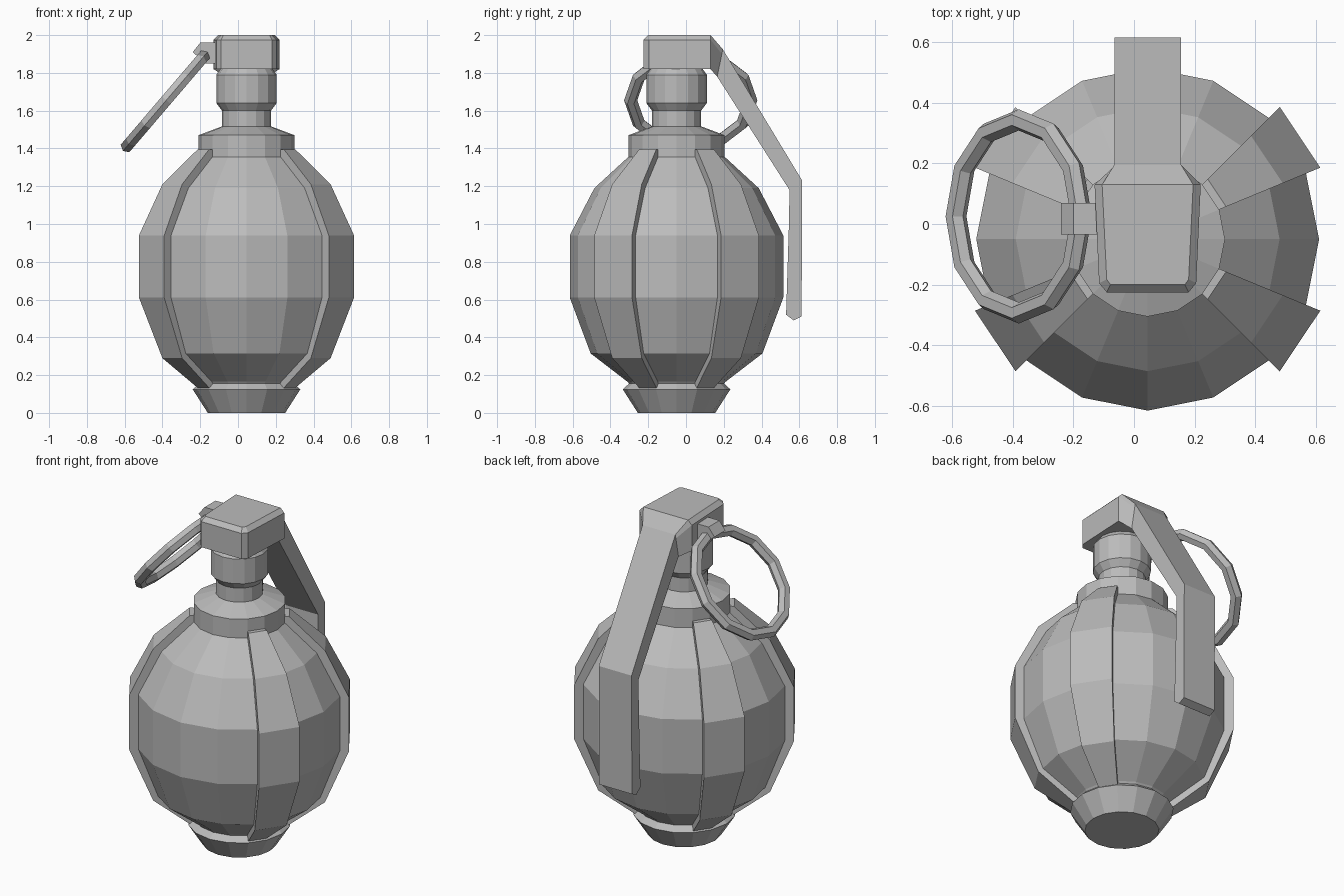
import bpy, bmesh
from math import sin, cos, pi, radians
from mathutils import Matrix, Vector

cube = bpy.data.objects.get("Cube")
if cube:
    bpy.data.objects.remove(cube)

metal = bpy.data.materials.new("grey_metal")
metal.use_nodes = True
GREY = (0.5, 0.5, 0.5, 1)
metal.diffuse_color = GREY
metal.node_tree.nodes["Principled BSDF"].inputs["Base Color"].default_value = GREY

CX, CY = 0.045, -0.05   # body axis
SIDES = 16


def make(name, verts, faces):
    bm = bmesh.new()
    vs = [bm.verts.new(v) for v in verts]
    for f in faces:
        bm.faces.new([vs[i] for i in f])
    bmesh.ops.recalc_face_normals(bm, faces=bm.faces[:])
    mesh = bpy.data.meshes.new(name)
    bm.to_mesh(mesh)
    bm.free()
    mesh.materials.append(metal)
    obj = bpy.data.objects.new(name, mesh)
    bpy.context.collection.objects.link(obj)
    return obj


def loft(name, rings, closed=False):
    """Skin equal-length rings; cap the ends, or join them when closed."""
    n, m = len(rings[0]), len(rings)
    verts = [p for ring in rings for p in ring]
    faces = []
    for k in range(m if closed else m - 1):
        a, b = k * n, (k + 1) % m * n
        faces += [(a + i, a + (i + 1) % n, b + (i + 1) % n, b + i) for i in range(n)]
    if not closed:
        faces += [list(range(n)), list(range((m - 1) * n, m * n))]
    return make(name, verts, faces)


def polar(r, angle, z):
    return (CX + r * cos(angle), CY + r * sin(angle), z)


def turned(name, profile):
    return loft(name, [[polar(r, 2 * pi * i / SIDES, z) for i in range(SIDES)]
                       for r, z in profile])


# Turned parts: base, body, collar and neck
turned("base", [(0.205, 0), (0.285, 0.125), (0.24, 0.165)])
turned("body", [(0.24, 0.14), (0.26, 0.165), (0.455, 0.315), (0.565, 0.61),
                (0.565, 0.94), (0.435, 1.19), (0.25, 1.36)])
turned("collar", [(0.255, 1.345), (0.255, 1.47), (0.135, 1.515)])
turned("neck", [(0.13, 1.48), (0.13, 1.60), (0.16, 1.64), (0.16, 1.79), (0.135, 1.825)])

# Four raised ribs, one facet wide, mirrored about both axes
rib = [(0.15, 0.125), (0.27, 0.125), (0.482, 0.29), (0.616, 0.61),
       (0.616, 0.94), (0.482, 1.21), (0.28, 1.395), (0.15, 1.395)]
for side, flip in (("left", 0), ("right", 1)):
    for end, sign in (("back", 1), ("front", -1)):
        angles = [sign * (pi - a if flip else a) for a in (radians(22.5), radians(45))]
        loft(f"{end}_{side}_rib", [[polar(r, a, z) for r, z in rib] for a in angles])


# Head block: tapered to the front with chamfered front corners and top edge
def head_ring(inset, z):
    half = [(0.175 - inset, 0.13), (0.16 - inset, -0.195 + inset / 2),
            (0.135 - inset / 2, -0.225 + inset)]
    pts = half + [(-x, y) for x, y in reversed(half)]
    return [(CX + x, y, z) for x, y in pts]


loft("head", [head_ring(0, 1.82), head_ring(0, 1.975), head_ring(0.025, 2.0)])

# Sloping shoulder narrowing from the head to the lever
W = 0.11
loft("lever_shoulder", [
    [(CX - 0.175, 0.13, 1.82), (CX + 0.175, 0.13, 1.82), (CX + 0.175, 0.13, 1.975),
     (CX + 0.15, 0.13, 2.0), (CX - 0.15, 0.13, 2.0), (CX - 0.175, 0.13, 1.975)],
    [(CX - W, 0.165, 1.78), (CX + W, 0.165, 1.78), (CX + W, 0.19, 1.9),
     (CX + W, 0.195, 1.925), (CX - W, 0.195, 1.925), (CX - W, 0.19, 1.9)]])

# Safety lever: side outline extruded across x
lever = [(0.195, 1.925), (0.615, 1.23), (0.612, 0.51), (0.57, 0.49),
         (0.53, 0.52), (0.545, 1.0), (0.548, 1.18), (0.165, 1.78)]
loft("lever", [[(CX + s * W, y, z) for y, z in lever] for s in (-1, 1)])

# Lug holding the ring
lug = [(-0.10, 1.96), (-0.20, 1.96), (-0.24, 1.91), (-0.17, 1.85), (-0.10, 1.85)]
loft("ring_lug", [[(x, y, z) for x, z in lug] for y in (-0.035, 0.07)])

# Tilted pull ring
across, down = Vector((0, 1, 0)), Vector((-0.65, 0, -0.76)).normalized()
normal = across.cross(down)
centre = Vector((-0.38, 0.025, 1.655))
rings = []
for k in range(12):
    out = across * cos(k * pi / 6) + down * sin(k * pi / 6)
    rings.append([centre + out * (0.318 + 0.035 * cos(j * pi / 3))
                  + normal * 0.035 * sin(j * pi / 3) for j in range(6)])
loft("pull_ring", rings, closed=True)
